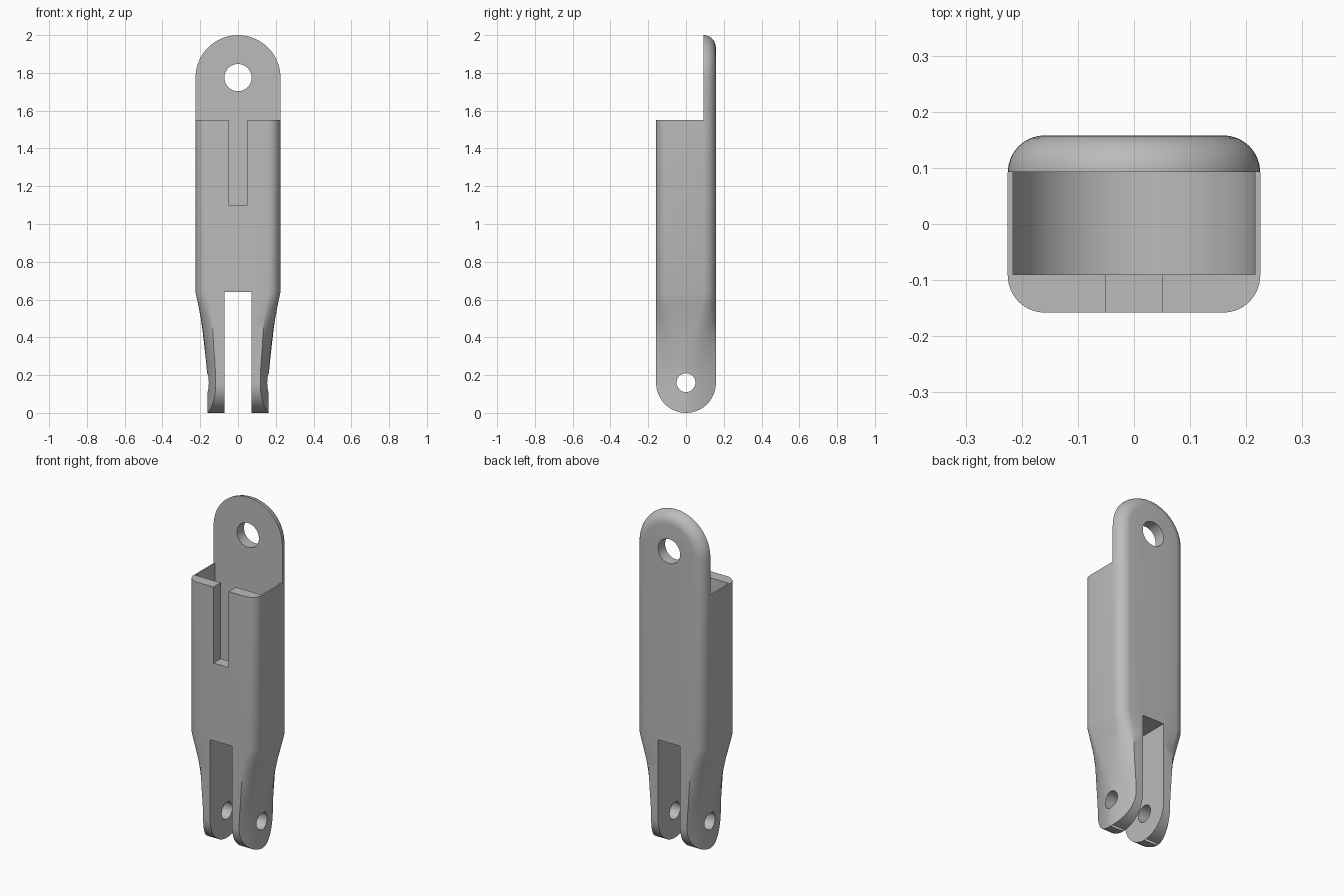
import bpy, bmesh, math

cube = bpy.data.objects.get("Cube")
if cube:
    bpy.data.objects.remove(cube, do_unlink=True)

W, D, R = 0.225, 0.158, 0.066      # half width, half depth, corner radius
PIVOT, RIM, SHOULDER = 1.775, 1.55, 0.64
STEPS = 8

grey = bpy.data.materials.new("plain grey")
grey.use_nodes = True
colour = (0.5, 0.5, 0.5, 1)
grey.diffuse_color = colour
grey.node_tree.nodes["Principled BSDF"].inputs["Base Color"].default_value = colour


def finish(name, bm):
    bmesh.ops.recalc_face_normals(bm, faces=bm.faces)
    mesh = bpy.data.meshes.new(name)
    bm.to_mesh(mesh)
    bm.free()
    ob = bpy.data.objects.new(name, mesh)
    bpy.context.collection.objects.link(ob)
    mesh.materials.append(grey)
    return ob


def prism(name, axis, points, lo, hi):
    """Extrude a profile along x (points are y, z) or y (points are x, z)."""
    bm = bmesh.new()
    place = lambda p, t: (t, *p) if axis == "x" else (p[0], t, p[1])
    a = [bm.verts.new(place(p, lo)) for p in points]
    b = [bm.verts.new(place(p, hi)) for p in points]
    bm.faces.new(a)
    bm.faces.new(b[::-1])
    for i in range(len(a)):
        j = (i + 1) % len(a)
        bm.faces.new((a[i], a[j], b[j], b[i]))
    return finish(name, bm)


def arc(cz, r, start, end, n):
    angles = [math.radians(start + (end - start) * i / n) for i in range(n + 1)]
    return [(r * math.cos(t), cz + r * math.sin(t)) for t in angles]


def box(x, lo, hi):
    return [(-x, lo), (x, lo), (x, hi), (-x, hi)]


def section(w, blend):
    """Rounded rectangle that blends into a bulged lens-like leg section."""
    quarter = []
    for i in range(STEPS + 1):
        t = i / STEPS
        a = t * math.pi / 2
        x0, y0 = w - R + R * math.cos(a), D - R + R * math.sin(a)
        y1 = D * (0.2 + 0.8 * t)
        x1 = w - 0.045 * (y1 / D) ** 1.5
        quarter.append((x0 + (x1 - x0) * blend, y0 + (y1 - y0) * blend))
    quarter.insert(0, (w, 0))
    back = quarter + [(-x, y) for x, y in quarter[::-1]]
    front = [(x, -y) for x, y in back[-2:0:-1]]
    return back + front


# Body: stacked sections up to the pivot, then swung over to close the arch
rings = []
tapers = [(0, 0.162, 1), (0.2, 0.163, 1), (0.27, 0.169, 0.95), (0.35, 0.178, 0.8),
          (0.43, 0.187, 0.58), (0.5, 0.197, 0.35), (0.57, 0.21, 0.13),
          (SHOULDER, W, 0), (PIVOT, W, 0)]
for z, w, blend in tapers:
    rings.append([(x, y, z) for x, y in section(w, blend)])
for i in range(1, 17):
    a = math.pi / 2 * i / 16
    rings.append([(x * math.cos(a), y, PIVOT + abs(x) * math.sin(a))
                  for x, y in section(W, 0)])

bm = bmesh.new()
loops = [[bm.verts.new(p) for p in ring] for ring in rings]
for low, high in zip(loops, loops[1:]):
    for i in range(len(low)):
        j = (i + 1) % len(low)
        bm.faces.new((low[i], low[j], high[j], high[i]))
bm.faces.new(loops[0][::-1])
bmesh.ops.remove_doubles(bm, verts=bm.verts, dist=0.0001)
body = finish("finger_link_body", bm)

# Cutters: open front above the rim, cavity, slots, pin holes, rounded leg ends
INNER = 0.093
cutters = [
    prism("upper_front_cutter", "y", box(0.4, RIM, 2.2), -0.4, INNER),
    prism("cavity_cutter", "y",
          [(0.216, 1.7), (-0.216, 1.7)] + arc(1.1, 0.216, 180, 360, 32), -0.09, INNER),
    prism("front_slot_cutter", "y", box(0.05, 1.1, 1.7), -0.4, 0),
    prism("fork_slot_cutter", "y", box(0.072, -0.2, SHOULDER), -0.4, 0.4),
    prism("plate_hole_cutter", "y", arc(PIVOT, 0.072, 0, 360, 40)[:-1], -0.4, 0.4),
    prism("pin_hole_cutter", "x", arc(0.16, 0.05, 0, 360, 32)[:-1], -0.4, 0.4),
    prism("leg_end_cutter", "x",
          arc(D, D, 0, -180, 40) + [(-0.3, D), (-0.3, -0.2), (0.3, -0.2), (0.3, D)],
          -0.4, 0.4),
]
bpy.context.view_layer.objects.active = body
for cutter in cutters:
    cutter.hide_render = True
    mod = body.modifiers.new(cutter.name, "BOOLEAN")
    mod.operation = "DIFFERENCE"
    mod.solver = "EXACT"
    mod.object = cutter
    bpy.ops.object.modifier_apply(modifier=mod.name)
    bpy.data.objects.remove(cutter, do_unlink=True)

# Smooth rounded surfaces while keeping the cut edges crisp
bpy.ops.object.select_all(action="DESELECT")
body.select_set(True)
bpy.ops.object.shade_smooth_by_angle(angle=math.radians(25))
